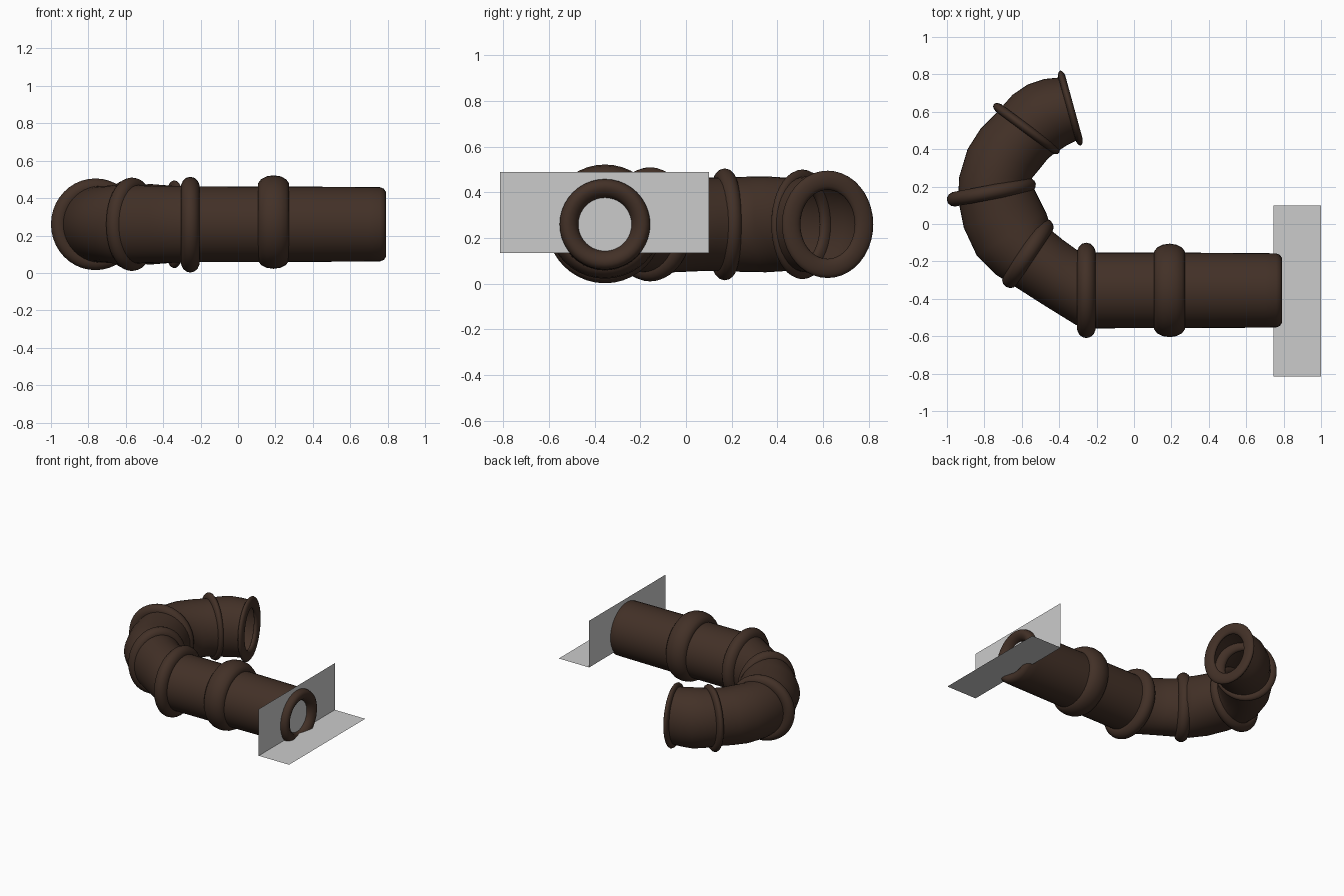
import bpy, bmesh
from math import sin, cos, tau
from mathutils import Vector

if "Cube" in bpy.data.objects:
    bpy.data.objects.remove(bpy.data.objects["Cube"])

SIDES = 40
ZC = 0.26

rust = bpy.data.materials.new("rust")
rust.diffuse_color = (0.055, 0.03, 0.02, 1)
rust.use_nodes = True
rust.node_tree.nodes["Principled BSDF"].inputs["Base Color"].default_value = rust.diffuse_color


def finish(bm, name, mat=None, smooth=True):
    bmesh.ops.recalc_face_normals(bm, faces=bm.faces)
    me = bpy.data.meshes.new(name)
    bm.to_mesh(me)
    bm.free()
    ob = bpy.data.objects.new(name, me)
    bpy.context.collection.objects.link(ob)
    if mat:
        me.materials.append(mat)
    for p in me.polygons:
        p.use_smooth = smooth
    return ob


def bridge(bm, a, b):
    for i in range(len(a)):
        j = (i + 1) % len(a)
        bm.faces.new((a[i], a[j], b[j], b[i]))


def tube(name, stations):
    """Skin elliptical loops, each given by its outer and inner point in plan and its half height."""
    bm = bmesh.new()
    loops = []
    for ox, oy, ix, iy, rz in stations:
        o, i = Vector((ox, oy, ZC)), Vector((ix, iy, ZC))
        c, h = (o + i) / 2, (o - i) / 2
        loops.append([bm.verts.new(c + h * cos(tau * k / SIDES) + Vector((0, 0, rz * sin(tau * k / SIDES))))
                      for k in range(SIDES)])
    for a, b in zip(loops, loops[1:]):
        bridge(bm, a, b)
    return finish(bm, name, rust)


def band(name, ox, oy, ix, iy, rz, w, h, z=ZC, n=14):
    """Raised collar with an oval section: w is half width along the pipe, h half thickness."""
    bm = bmesh.new()
    o, i = Vector((ox, oy, z)), Vector((ix, iy, z))
    c, d = (o + i) / 2, (o - i) / 2
    r, side = d.length - h, d.normalized()
    axis = side.cross(Vector((0, 0, 1)))
    loops = []
    for k in range(SIDES):
        a = tau * k / SIDES
        loop = []
        for m in range(n):
            t = tau * m / n
            e = h * cos(t)
            loop.append(bm.verts.new(c + side * cos(a) * (r + e)
                                     + Vector((0, 0, sin(a) * (rz - h + e))) + axis * w * sin(t)))
        loops.append(loop)
    for k in range(SIDES):
        bridge(bm, loops[k], loops[(k + 1) % SIDES])
    return finish(bm, name, rust)


# straight pipe with a rolled lip on its right end
lip = [(0.64, 0.125), (0.70, 0.115), (0.75, 0.117), (0.775, 0.13), (0.79, 0.155),
       (0.79, 0.175), (0.78, 0.19), (0.76, 0.198), (0.70, 0.199), (0.25, 0.202),
       (0.0, 0.202), (-0.27, 0.203)]
tube("straight_pipe", [(x, -0.355 - r, x, -0.355 + r, r) for x, r in lip])

# bent pipe, section by section
tube("first_bend", [(-0.25, -0.55, -0.25, -0.155, 0.203), (-0.31, -0.54, -0.29, -0.15, 0.205),
                    (-0.48, -0.435, -0.38, -0.085, 0.205), (-0.66, -0.32, -0.46, -0.02, 0.21)])
tube("second_bend", [(-0.66, -0.32, -0.46, -0.02, 0.21), (-0.74, -0.27, -0.45, 0.0, 0.215),
                     (-0.84, -0.17, -0.47, 0.06, 0.21), (-0.91, -0.02, -0.51, 0.14, 0.205),
                     (-0.94, 0.13, -0.545, 0.21, 0.205)])
tube("third_bend", [(-0.94, 0.13, -0.545, 0.21, 0.205), (-0.935, 0.25, -0.55, 0.24, 0.208),
                    (-0.89, 0.40, -0.50, 0.30, 0.21), (-0.82, 0.51, -0.46, 0.35, 0.205),
                    (-0.73, 0.60, -0.41, 0.39, 0.205)])
tube("open_end", [(-0.73, 0.60, -0.41, 0.39, 0.205), (-0.65, 0.69, -0.39, 0.40, 0.212),
                  (-0.57, 0.745, -0.36, 0.42, 0.215), (-0.48, 0.775, -0.33, 0.435, 0.21),
                  (-0.38, 0.785, -0.29, 0.455, 0.205)])

# collars over the joints
band("wide_collar", 0.19, -0.605, 0.19, -0.105, 0.25, 0.085, 0.055, 0.272)
band("elbow_collar", -0.255, -0.61, -0.255, -0.10, 0.256, 0.05, 0.055, 0.258)
band("lower_collar", -0.685, -0.335, -0.45, 0.02, 0.25, 0.045, 0.045)
band("middle_collar", -1.0, 0.125, -0.525, 0.215, 0.245, 0.04, 0.045)
band("upper_collar", -0.75, 0.64, -0.40, 0.38, 0.24, 0.025, 0.04)
band("end_flange", -0.395, 0.82, -0.285, 0.42, 0.235, 0.02, 0.042)

# flat sheets around the outlet
for name, pts in (
    ("upright_sheet", [(0.745, -0.815, 0.135), (0.745, 0.10, 0.135), (0.745, 0.10, 0.49), (0.745, -0.815, 0.49)]),
    ("floor_sheet", [(0.745, -0.815, 0.135), (1.0, -0.815, 0.135), (1.0, 0.10, 0.135), (0.745, 0.10, 0.135)]),
):
    bm = bmesh.new()
    bm.faces.new([bm.verts.new(p) for p in pts])
    finish(bm, name, smooth=False)
